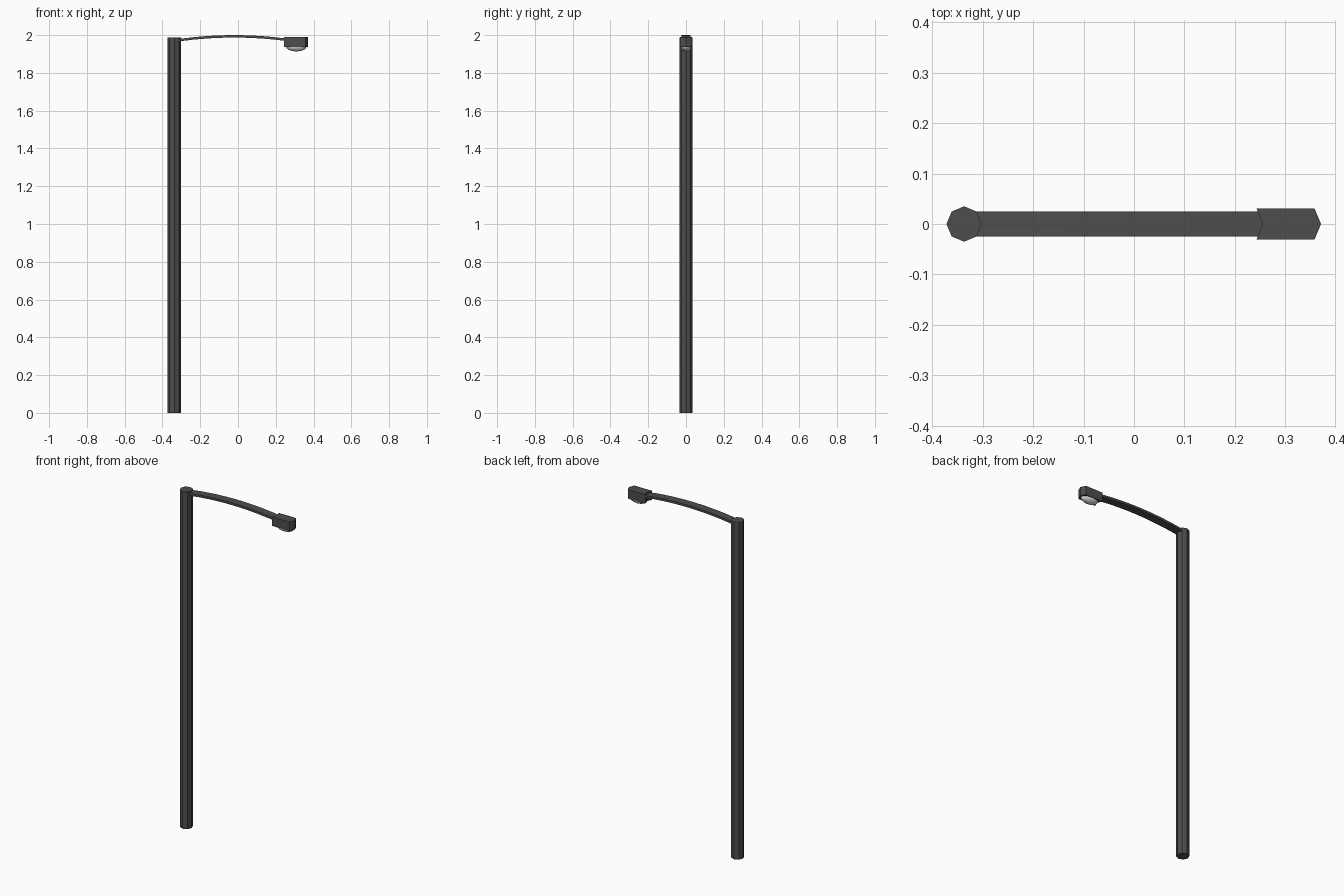
import bpy, bmesh, math

if "Cube" in bpy.data.objects:
    bpy.data.objects.remove(bpy.data.objects["Cube"])

def mat(name, c):
    m = bpy.data.materials.new(name)
    m.diffuse_color = (*c, 1)
    m.use_nodes = True
    m.node_tree.nodes["Principled BSDF"].inputs["Base Color"].default_value = m.diffuse_color
    return m

dark = mat("dark_metal", (0.075, 0.075, 0.075))
glass = mat("pale_glass", (0.7, 0.7, 0.68))

def finish(name, bm, material):
    bmesh.ops.recalc_face_normals(bm, faces=bm.faces)
    me = bpy.data.meshes.new(name)
    bm.to_mesh(me)
    bm.free()
    me.materials.append(material)
    ob = bpy.data.objects.new(name, me)
    bpy.context.collection.objects.link(ob)
    return ob

def loft(name, rings, material):
    """Skin a list of equal-length point rings and cap both ends."""
    bm = bmesh.new()
    vs = [[bm.verts.new(p) for p in r] for r in rings]
    n = len(vs[0])
    for a, b in zip(vs, vs[1:]):
        for i in range(n):
            j = (i + 1) % n
            bm.faces.new((a[i], a[j], b[j], b[i]))
    bm.faces.new(vs[0])
    bm.faces.new(vs[-1])
    return finish(name, bm, material)

def ring(cx, rx, ry, z, n):
    return [(cx + rx * math.cos(math.tau * i / n), ry * math.sin(math.tau * i / n), z)
            for i in range(n)]

# Octagonal pole
loft("pole", [ring(-0.337, 0.035, 0.035, z, 8) for z in (0, 1.987)], dark)

# Arched flat arm
arm = []
for i in range(13):
    x = -0.337 + 0.597 * i / 12
    z = 2.0 - 0.024 * ((x + 0.02) / 0.317) ** 2
    arm.append([(x, -0.025, z - 0.013), (x, 0.025, z - 0.013), (x, 0.025, z), (x, -0.025, z)])
loft("arm", arm, dark)

# Lamp head with notched back and pointed nose
outline = [(0.243, -0.031), (0.358, -0.031), (0.371, 0), (0.358, 0.031), (0.243, 0.031), (0.255, 0)]
loft("lamp_head", [[(x, y, z) for x, y in outline] for z in (1.938, 1.991)], dark)

# Rounded lens under the head
lens = []
for k in range(5):
    a = math.radians(20 * k)
    lens.append(ring(0.309, 0.054 * math.cos(a), 0.028 * math.cos(a), 1.938 - 0.024 * math.sin(a), 16))
lens_ob = loft("lens", lens, glass)
for p in lens_ob.data.polygons:
    p.use_smooth = len(p.vertices) == 4
